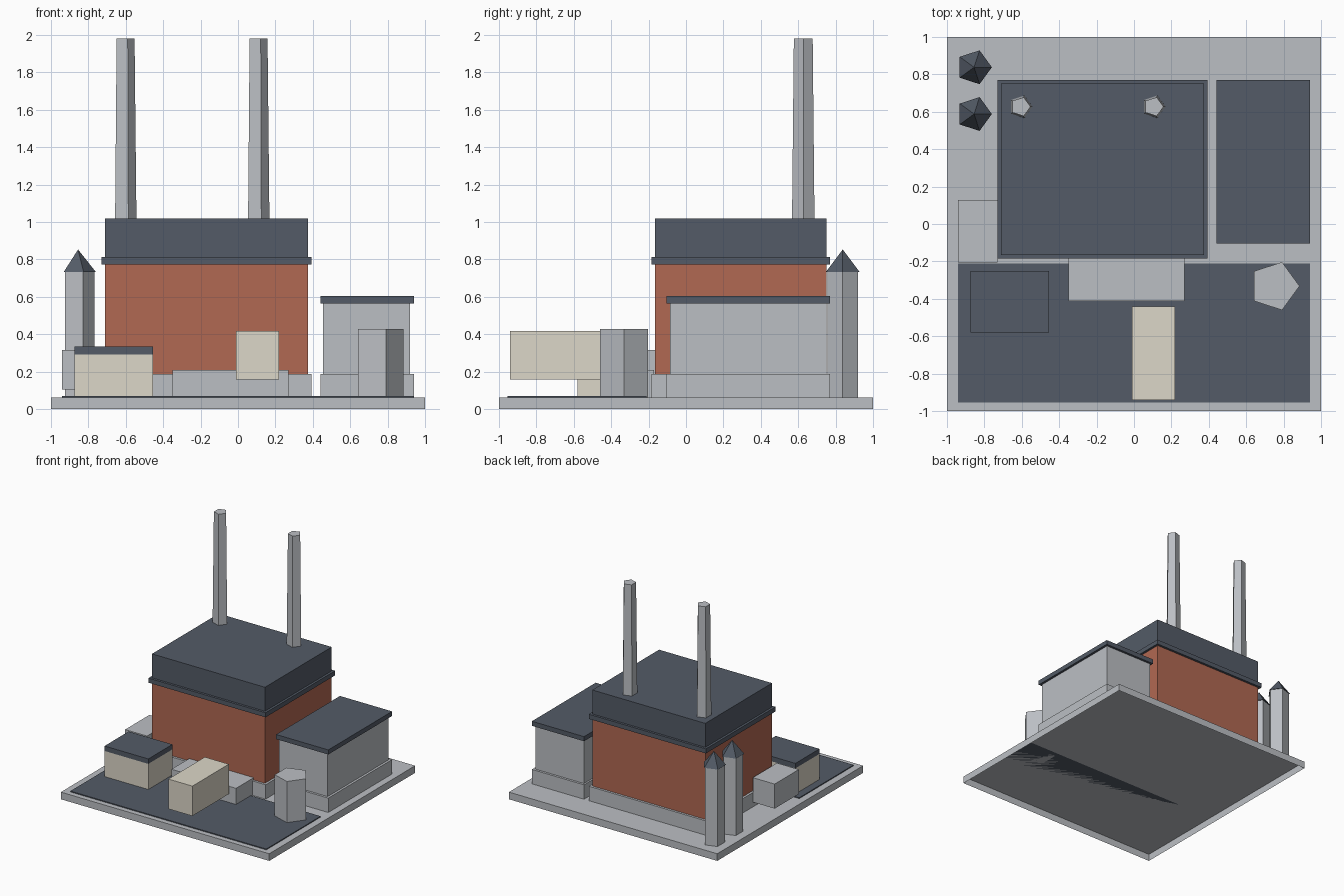
import bpy
import bmesh
import math

cube = bpy.data.objects.get("Cube")
if cube:
    bpy.data.objects.remove(cube, do_unlink=True)


def material(name, color):
    mat = bpy.data.materials.new(name)
    mat.use_nodes = True
    mat.diffuse_color = (*color, 1)
    bsdf = next(n for n in mat.node_tree.nodes if n.type == "BSDF_PRINCIPLED")
    bsdf.inputs["Base Color"].default_value = (*color, 1)
    return mat


concrete = material("concrete grey", (0.50, 0.52, 0.55))
slate = material("slate blue", (0.087, 0.105, 0.135))
brick = material("brick red", (0.44, 0.138, 0.085))
cream = material("cream", (0.72, 0.68, 0.58))


def finish(name, mat):
    obj = bpy.context.object
    obj.name = name
    obj.data.materials.append(mat)
    return obj


def box(name, x, y, z, mat):
    """Box spanning the given (low, high) ranges."""
    spans = (x, y, z)
    bpy.ops.mesh.primitive_cube_add(size=1, location=[(a + b) / 2 for a, b in spans])
    bpy.context.object.scale = [b - a for a, b in spans]
    bpy.ops.object.transform_apply(location=False, rotation=False, scale=True)
    return finish(name, mat)


def pentagon(name, x, y, z, r_low, r_high, mat):
    """Five-sided column or spire with one corner pointing to +x."""
    bpy.ops.mesh.primitive_cone_add(vertices=5, radius1=r_low, radius2=r_high,
                                    depth=z[1] - z[0], location=(x, y, sum(z) / 2),
                                    rotation=(0, 0, -math.pi / 2))
    return finish(name, mat)


def open_underside(obj):
    """Remove the downward face, leaving a hollow shell."""
    bm = bmesh.new()
    bm.from_mesh(obj.data)
    bm.normal_update()
    under = [f for f in bm.faces if f.normal.z < -0.9]
    bmesh.ops.delete(bm, geom=under, context="FACES")
    bm.to_mesh(obj.data)
    bm.free()


ground = 0.062
plinth_top = 0.187

# Hollow ground slab and paved front yard
open_underside(box("ground_slab", (-1, 1), (-1, 1), (0, ground), concrete))
box("front_yard", (-0.94, 0.94), (-0.955, -0.21), (ground, 0.07), slate)

# Main hall
hall_x, hall_y = (-0.71, 0.374), (-0.165, 0.75)
rim_x, rim_y = (-0.73, 0.394), (-0.185, 0.77)
box("hall_plinth", rim_x, rim_y, (ground, plinth_top), concrete)
box("hall_walls", hall_x, hall_y, (plinth_top, 0.772), brick)
box("hall_cornice", rim_x, rim_y, (0.772, 0.812), slate)
box("hall_roof", hall_x, hall_y, (0.812, 1.02), slate)
box("entrance_block", (-0.35, 0.27), (-0.413, -0.17), (ground, 0.21), concrete)

# Chimneys
for side, x in (("left", 0.105), ("right", -0.606)):
    pentagon(side + "_chimney", x, 0.627, (1.02, 1.98), 0.063, 0.053, concrete)

# Side building
box("annex_plinth", (0.44, 0.94), (-0.105, 0.77), (ground, plinth_top), concrete)
box("annex_walls", (0.455, 0.92), (-0.085, 0.75), (plinth_top, 0.565), concrete)
box("annex_roof", (0.44, 0.94), (-0.105, 0.77), (0.565, 0.605), slate)

# Yard hut, raised container, side box and silo
hut_x, hut_y = (-0.875, -0.455), (-0.58, -0.25)
box("hut_walls", hut_x, hut_y, (ground, 0.292), cream)
box("hut_roof", hut_x, hut_y, (0.292, 0.335), slate)
box("raised_container", (-0.01, 0.22), (-0.94, -0.44), (0.158, 0.417), cream)
box("side_box", (-0.94, -0.73), (-0.205, 0.127), (0.104, 0.317), concrete)
pentagon("silo", 0.75, -0.332, (ground, 0.427), 0.135, 0.135, concrete)

# Back corner towers with pointed caps
for side, y in (("back", 0.838), ("front", 0.588)):
    pentagon(side + "_tower", -0.855, y, (ground, 0.733), 0.087, 0.087, concrete)
    pentagon(side + "_tower_cap", -0.855, y, (0.733, 0.853), 0.095, 0, slate)
